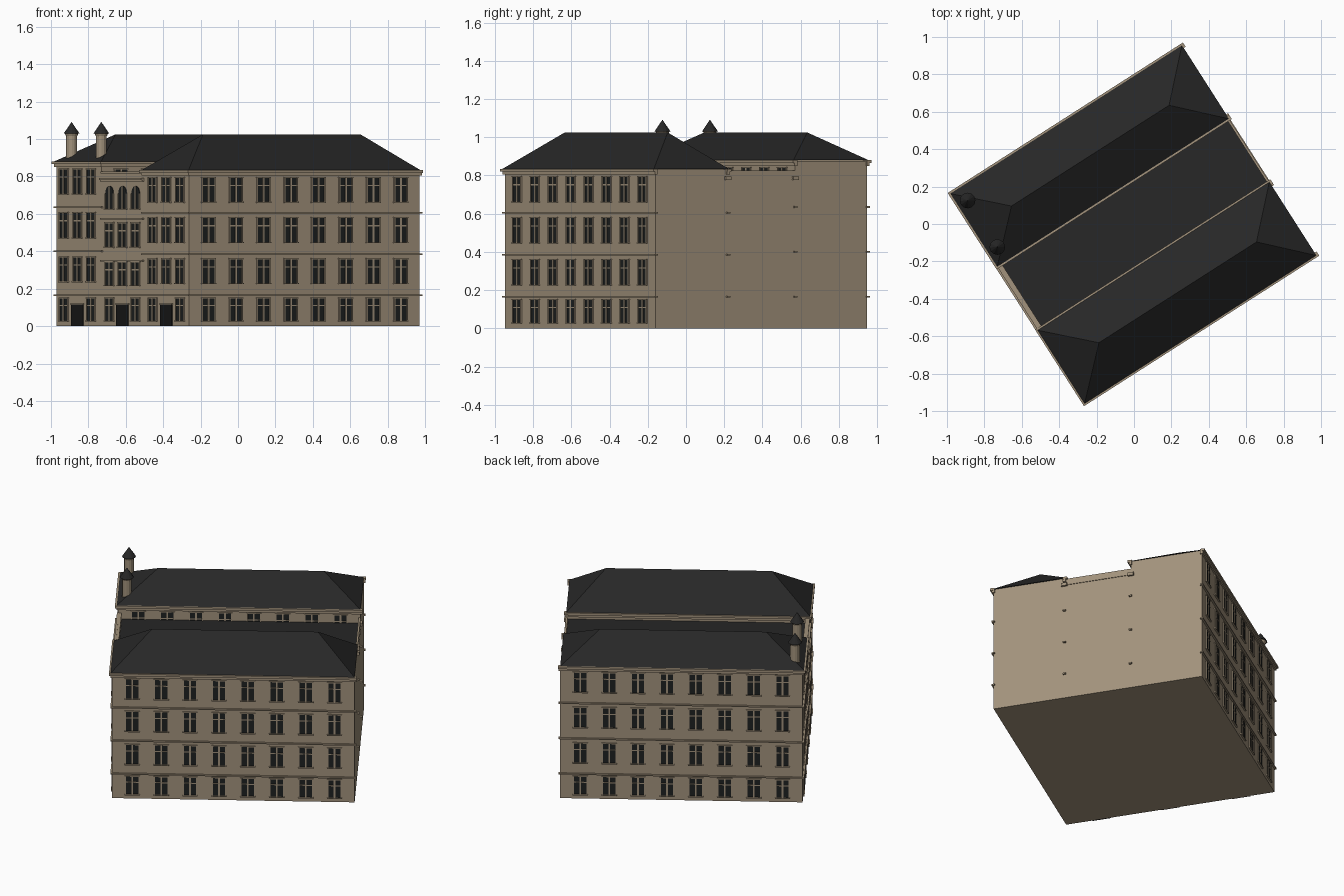
import bpy, bmesh, math
from mathutils import Matrix, Vector

cube = bpy.data.objects.get("Cube")
if cube:
    bpy.data.objects.remove(cube)

TURN = Matrix.Rotation(math.radians(32.6), 4, 'Z')   # whole building is turned on its plot
U, V, IN = 0.731, 0.6575, 0.21                       # half length, half depth, half court depth


def material(name, rgb):
    m = bpy.data.materials.new(name)
    m.use_nodes = True
    m.diffuse_color = (*rgb, 1)
    bsdf = m.node_tree.nodes["Principled BSDF"]
    bsdf.inputs["Base Color"].default_value = (*rgb, 1)
    bsdf.inputs["Roughness"].default_value = 0.9
    return m


STONE = material("sandstone", (0.36, 0.288, 0.2))
SLATE = material("dark slate", (0.02, 0.02, 0.02))
GLASS = material("dark glass", (0.012, 0.014, 0.014))
DOOR = material("door black", (0.009, 0.009, 0.009))


class Part:
    """Collects simple solids into one named object."""

    def __init__(self, name, mat):
        self.name, self.mat, self.bm = name, mat, bmesh.new()

    def prism(self, ring, offset):
        a = [self.bm.verts.new(p) for p in ring]
        b = [self.bm.verts.new(Vector(p) + offset) for p in ring]
        self.bm.faces.new(a)
        self.bm.faces.new(b[::-1])
        for i in range(len(a)):
            j = (i + 1) % len(a)
            self.bm.faces.new((a[i], b[i], b[j], a[j]))

    def box(self, u0, u1, v0, v1, z0, z1):
        ring = [(u0, v0, z0), (u1, v0, z0), (u1, v1, z0), (u0, v1, z0)]
        self.prism(ring, Vector((0, 0, z1 - z0)))

    def cone(self, u, v, z0, z1, r0, r1, sides=12):
        place = Matrix.Translation((u, v, (z0 + z1) / 2))
        bmesh.ops.create_cone(self.bm, cap_ends=True, segments=sides, radius1=r0,
                              radius2=r1, depth=z1 - z0, matrix=place)

    def finish(self):
        bmesh.ops.recalc_face_normals(self.bm, faces=self.bm.faces[:])
        me = bpy.data.meshes.new(self.name)
        self.bm.to_mesh(me)
        self.bm.free()
        me.materials.append(self.mat)
        ob = bpy.data.objects.new(self.name, me)
        ob.matrix_world = TURN
        bpy.context.collection.objects.link(ob)


class Wall:
    """A vertical wall plane on which flat details are laid."""

    def __init__(self, origin, along, out):
        self.o, self.t, self.n = Vector(origin), Vector(along), Vector(out)

    def at(self, a, z):
        return self.o + self.t * a + Vector((0, 0, z))

    def panel(self, part, a0, a1, z0, z1, proud):
        ring = [self.at(a0, z0), self.at(a1, z0), self.at(a1, z1), self.at(a0, z1)]
        ring = [p - self.n * 0.004 for p in ring]
        part.prism(ring, self.n * (proud + 0.004))

    def window(self, a, z0, z1, w, arched=False):
        h = w / 2
        if arched:
            arc = [self.at(a + h * math.cos(k * math.pi / 8), z1 - h + h * math.sin(k * math.pi / 8))
                   for k in range(9)]
            ring = [self.at(a - h, z0), self.at(a + h, z0)] + arc
            panes.prism(ring, self.n * 0.003)
        else:
            self.panel(panes, a - h, a + h, z0, z1, 0.003)
            bar = z0 + (z1 - z0) * 0.68
            self.panel(frames, a - h, a + h, bar - 0.003, bar + 0.003, 0.005)
            self.panel(frames, a - h - 0.006, a + h + 0.006, z1, z1 + 0.006, 0.007)
        self.panel(frames, a - 0.005, a + 0.005, z0, z1, 0.006)
        for s in (-1, 1):
            self.panel(frames, a + s * h - 0.003, a + s * h + 0.003, z0, z1 - arched * h, 0.007)
        self.panel(frames, a - h - 0.006, a + h + 0.006, z0 - 0.006, z0, 0.01)


panes = Part("window_panes", GLASS)
frames = Part("window_frames", STONE)
doors = Part("doors", DOOR)
courses = Part("string_courses", STONE)
cornices = Part("cornices", STONE)

entrance = Wall((-U, 0, 0), (0, 1, 0), (-1, 0, 0))
GROUND = (0.03, 0.147)

# name, side of court, wall top, window rows, string courses, centre of entrance windows
wings = [
    ("front_wing", -1, 0.83, [GROUND, (0.23, 0.357), (0.45, 0.577), (0.665, 0.792)],
     [0.165, 0.385, 0.605], -0.435),
    ("rear_wing", 1, 0.876, [GROUND, (0.24, 0.367), (0.475, 0.605), (0.71, 0.838)],
     [0.165, 0.4, 0.635], 0.447),
]


def strips(part, s, z0, z1, out):
    """Moulding on the two long sides and the entrance end of a wing."""
    lo, hi = sorted((s * IN, s * V))
    for v, d in ((lo, -1), (hi, 1)):
        v0, v1 = sorted((v - d * 0.008, v + d * out))
        part.box(-U - out, U + min(out, 0.012), v0, v1, z0, z1)
    part.box(-U - out, -U + 0.008, lo - out, hi + out, z0, z1)


def entrance_row(centre, z0, z1, spacing, with_door=False, arched=False):
    for k in (-1, 0, 1):
        a = centre + k * spacing
        if with_door and k == 0:
            entrance.panel(doors, a - 0.058, a + 0.058, 0, 0.115, 0.005)
            entrance.panel(frames, a - 0.064, a + 0.064, 0.115, 0.122, 0.009)
        else:
            entrance.window(a, z0, z1, 0.08, arched)


for name, s, top, rows, bands, centre in wings:
    lo, hi = sorted((s * IN, s * V))
    body = Part(name + "_walls", STONE)
    body.box(-U, U, lo, hi, 0, top)
    body.finish()
    # Stepped cornice and string courses
    strips(cornices, s, top - 0.026, top - 0.01, 0.01)
    strips(cornices, s, top - 0.01, top + 0.005, 0.019)
    for z in bands:
        strips(courses, s, z - 0.004, z + 0.004, 0.011)
    # Windows of the long outer side and the entrance end
    outer = Wall((0, s * V, 0), (1, 0, 0), (0, s, 0))
    for z0, z1 in rows:
        for i in range(8):
            outer.window((i - 3.5) * 0.1743, z0, z1, 0.08)
        entrance_row(centre, z0, z1, 0.135, with_door=z0 == GROUND[0])
    # Hipped roof
    roof = Part(name + "_roof", SLATE)
    e, z = 0.01, top + 0.004
    mid = (lo + hi) / 2
    base = [(-U - e, lo - e, z), (U, lo - e, z), (U, hi + e, z), (-U - e, hi + e, z)]
    b = [roof.bm.verts.new(p) for p in base]
    r0, r1 = (roof.bm.verts.new((x, mid, 1.025)) for x in (-0.5, 0.5))
    for f in ((b[0], b[1], r1, r0), (b[1], b[2], r1), (b[2], b[3], r0, r1), (b[3], b[0], r0), b):
        roof.bm.faces.new(f)
    roof.finish()

# Rear wing windows that look over the court roof
court_side = Wall((0, IN, 0), (1, 0, 0), (0, -1, 0))
for i in range(8):
    court_side.window((i - 3.5) * 0.1743, 0.71, 0.838, 0.08)

# Lower middle block with flat roof and end parapets
middle = Part("middle_walls", STONE)
middle.box(-U, U, -IN, IN, 0, 0.78)
for u0, u1 in ((-U, -U + 0.02), (U - 0.012, U)):
    middle.box(u0, u1, -IN, IN, 0.78, 0.826)
middle.finish()
flat_roof = Part("middle_roof", SLATE)
flat_roof.box(-U + 0.02, U - 0.012, -IN, IN, 0.776, 0.787)
flat_roof.finish()
entrance.panel(cornices, -IN, IN, 0.772, 0.782, 0.01)
entrance.panel(cornices, -IN, IN, 0.782, 0.792, 0.018)
entrance.panel(cornices, -IN, IN, 0.816, 0.828, 0.008)
for z in (0.165, 0.35, 0.575):
    entrance.panel(courses, -IN, IN, z - 0.004, z + 0.004, 0.011)
blank_end = Wall((U, 0, 0), (0, 1, 0), (1, 0, 0))
blank_end.panel(cornices, -IN, IN, 0.782, 0.79, 0.004)
for s in (-1, 1):
    blank_end.panel(cornices, s * IN - 0.018, s * IN + 0.018, 0.775, 0.795, 0.012)
entrance_row(0, *GROUND, 0.13, with_door=True)
entrance_row(0, 0.22, 0.34, 0.13)
entrance_row(0, 0.425, 0.55, 0.13)
entrance_row(0, 0.63, 0.75, 0.13, arched=True)

# Twin turrets on the rear wing
shafts = Part("turret_shafts", STONE)
caps = Part("turret_caps", SLATE)
for v in (0.29, 0.585):
    shafts.cone(-0.682, v, 0.86, 1.028, 0.029, 0.029)
    shafts.cone(-0.682, v, 1.016, 1.03, 0.03, 0.036)
    caps.cone(-0.682, v, 1.03, 1.092, 0.042, 0)

for part in (panes, frames, doors, courses, cornices, shafts, caps):
    part.finish()
